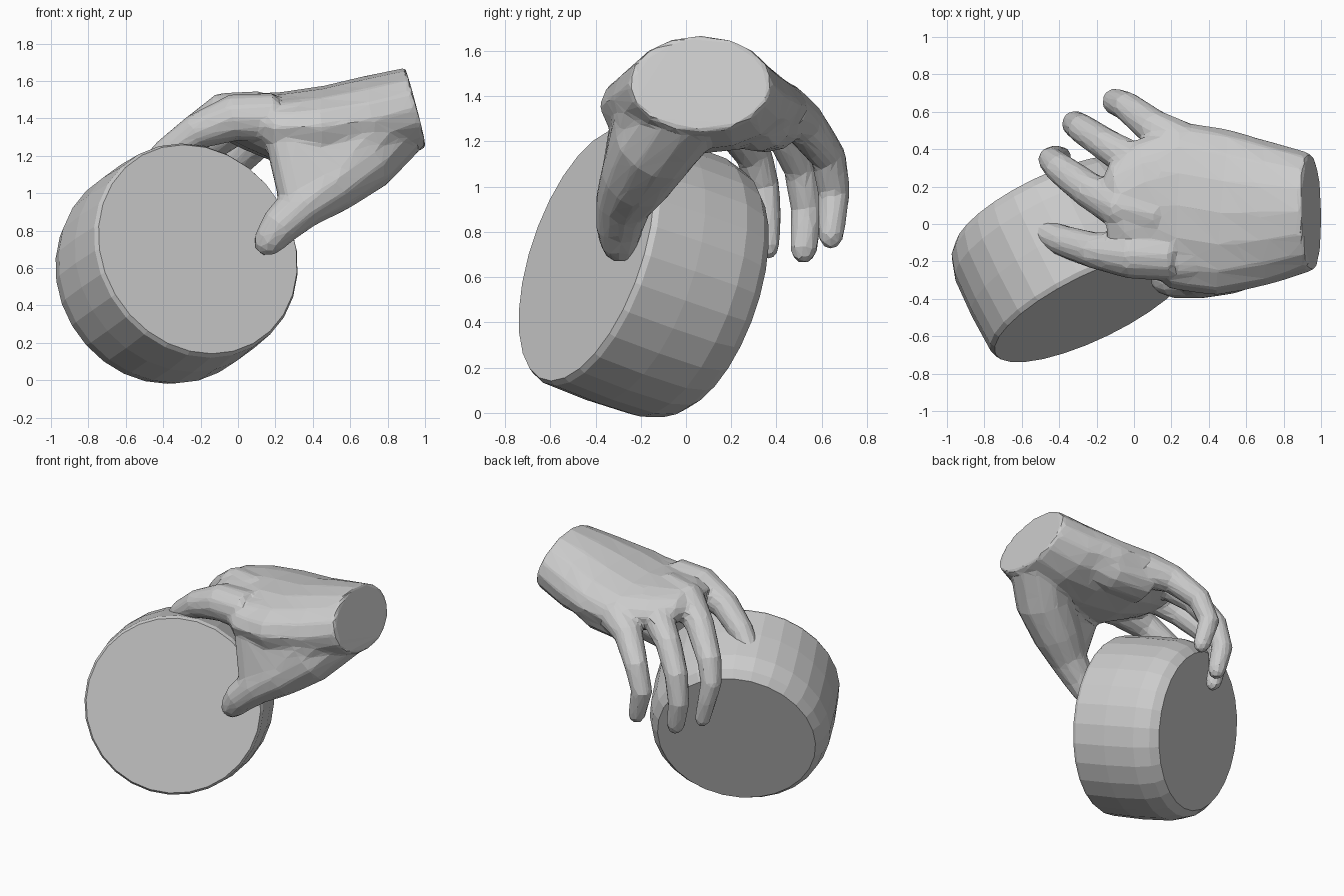
import bpy, bmesh, math
from mathutils import Vector

if "Cube" in bpy.data.objects:
    bpy.data.objects.remove(bpy.data.objects["Cube"])


def finish(bm, name):
    bmesh.ops.recalc_face_normals(bm, faces=bm.faces)
    me = bpy.data.meshes.new(name)
    bm.to_mesh(me)
    bm.free()
    ob = bpy.data.objects.new(name, me)
    bpy.context.collection.objects.link(ob)
    return ob


def skin_rings(bm, rings):
    n = len(rings[0])
    for r0, r1 in zip(rings, rings[1:]):
        for i in range(n):
            bm.faces.new((r0[i], r0[(i + 1) % n], r1[(i + 1) % n], r1[i]))
    bm.faces.new(rings[0][::-1])
    bm.faces.new(rings[-1])


def tube(bm, stations, sides=12):
    """Sweep ellipses along stations (x, y, z, half width, half height)."""
    pts = [Vector(s[:3]) for s in stations]
    rings = []
    for i, (p, s) in enumerate(zip(pts, stations)):
        t = (pts[min(i + 1, len(pts) - 1)] - pts[max(i - 1, 0)]).normalized()
        up = t.cross(Vector((0, 1, 0))).normalized()
        side = up.cross(t)
        rings.append([bm.verts.new(p + side * s[3] * math.cos(a) + up * s[4] * math.sin(a))
                      for a in (2 * math.pi * k / sides for k in range(sides))])
    skin_rings(bm, rings)


def digit(bm, path):
    """Round tube with a blunt rounded tip; path of (x, y, z, radius)."""
    st = [(x, y, z, r * 1.06, r * 1.06) for x, y, z, r in path]
    d = (Vector(st[-1][:3]) - Vector(st[-2][:3])).normalized()
    r = path[-1][3]
    tip = Vector(st[-1][:3])
    st.append((*(tip + d * r * 0.6), r * 0.8, r * 0.8))
    st.append((*(tip + d * r * 1.0), r * 0.35, r * 0.35))
    tube(bm, st)


def hull(bm, balls):
    """Convex flesh stretched over balls (x, y, z, radius)."""
    tmp = bmesh.new()
    for x, y, z, r in balls:
        ret = bmesh.ops.create_icosphere(tmp, subdivisions=2, radius=r)
        bmesh.ops.translate(tmp, verts=ret["verts"], vec=(x, y, z))
    pts = [v.co.copy() for v in tmp.verts]
    tmp.free()
    ret = bmesh.ops.convex_hull(bm, input=[bm.verts.new(p) for p in pts])
    inner = [g for g in ret["geom_interior"] if isinstance(g, bmesh.types.BMVert)]
    bmesh.ops.delete(bm, geom=inner, context='VERTS')


# Thick tilted disc, lathed about its own axis from front face to back face
front, back = Vector((-0.215, -0.44, 0.70)), Vector((-0.475, 0.095, 0.515))
axis = (back - front).normalized()
u = axis.cross(Vector((0, 0, 1))).normalized()
v = u.cross(axis)
N = 28
profile = [(0.0, 0.585), (0.04, 0.60), (0.4, 0.61), (0.75, 0.605), (0.92, 0.575), (1.0, 0.53)]
bm = bmesh.new()
skin_rings(bm, [[bm.verts.new(front.lerp(back, t) + (u * math.cos(a) + v * math.sin(a)) * r)
                 for a in (2 * math.pi * k / N for k in range(N))] for t, r in profile])
finish(bm, "disc")

# Hand: wrist and palm
bm = bmesh.new()
hull(bm, [(0.74, -0.10, 1.38, 0.20), (0.50, -0.235, 1.05, 0.14), (0.33, -0.275, 0.95, 0.11),
          (0.30, -0.23, 1.20, 0.11), (0.24, -0.20, 1.38, 0.12)])
tube(bm, [(0.95, 0.065, 1.455, 0.315, 0.222), (0.72, 0.06, 1.395, 0.385, 0.235),
          (0.48, 0.06, 1.36, 0.445, 0.215), (0.22, 0.10, 1.35, 0.45, 0.19),
          (0.05, 0.09, 1.385, 0.36, 0.15), (-0.08, 0.06, 1.41, 0.27, 0.115),
          (-0.15, 0.05, 1.40, 0.18, 0.07)], 16)
# Fleshy heel on the little finger side
tube(bm, [(0.70, 0.26, 1.38, 0.15, 0.15), (0.45, 0.32, 1.30, 0.16, 0.15),
          (0.20, 0.36, 1.27, 0.16, 0.12)])
# Index, middle, ring and little fingers
digit(bm, [(0.20, -0.17, 1.40, 0.13), (-0.02, -0.165, 1.405, 0.12), (-0.22, -0.14, 1.33, 0.092),
           (-0.38, -0.09, 1.21, 0.08), (-0.48, -0.045, 1.11, 0.068)])
digit(bm, [(0.12, 0.05, 1.42, 0.12), (-0.08, 0.09, 1.42, 0.112), (-0.24, 0.18, 1.31, 0.092),
           (-0.40, 0.30, 1.14, 0.078), (-0.445, 0.345, 1.0, 0.066), (-0.42, 0.36, 0.87, 0.058),
           (-0.385, 0.36, 0.73, 0.05)])
digit(bm, [(0.16, 0.26, 1.40, 0.12), (0.0, 0.33, 1.37, 0.10), (-0.16, 0.43, 1.25, 0.083),
           (-0.28, 0.51, 1.08, 0.075), (-0.315, 0.535, 0.90, 0.068), (-0.28, 0.52, 0.72, 0.058)])
digit(bm, [(0.26, 0.42, 1.34, 0.12), (0.10, 0.52, 1.28, 0.092), (-0.04, 0.63, 1.13, 0.075),
           (-0.10, 0.655, 0.97, 0.068), (-0.05, 0.64, 0.78, 0.055)])
# Thumb
digit(bm, [(0.82, 0.0, 1.36, 0.19), (0.66, -0.14, 1.18, 0.18), (0.48, -0.22, 1.04, 0.155),
           (0.34, -0.275, 0.93, 0.12), (0.22, -0.295, 0.82, 0.10), (0.165, -0.295, 0.745, 0.08)])
hand = finish(bm, "hand")

# Fuse the hand into one skin, then reduce it to broad facets
m = hand.modifiers.new("fuse", 'REMESH')
m.mode = 'VOXEL'
m.voxel_size = 0.016
m = hand.modifiers.new("relax", 'SMOOTH')
m.factor = 0.5
m.iterations = 5
m = hand.modifiers.new("facet", 'DECIMATE')
m.ratio = 0.05
